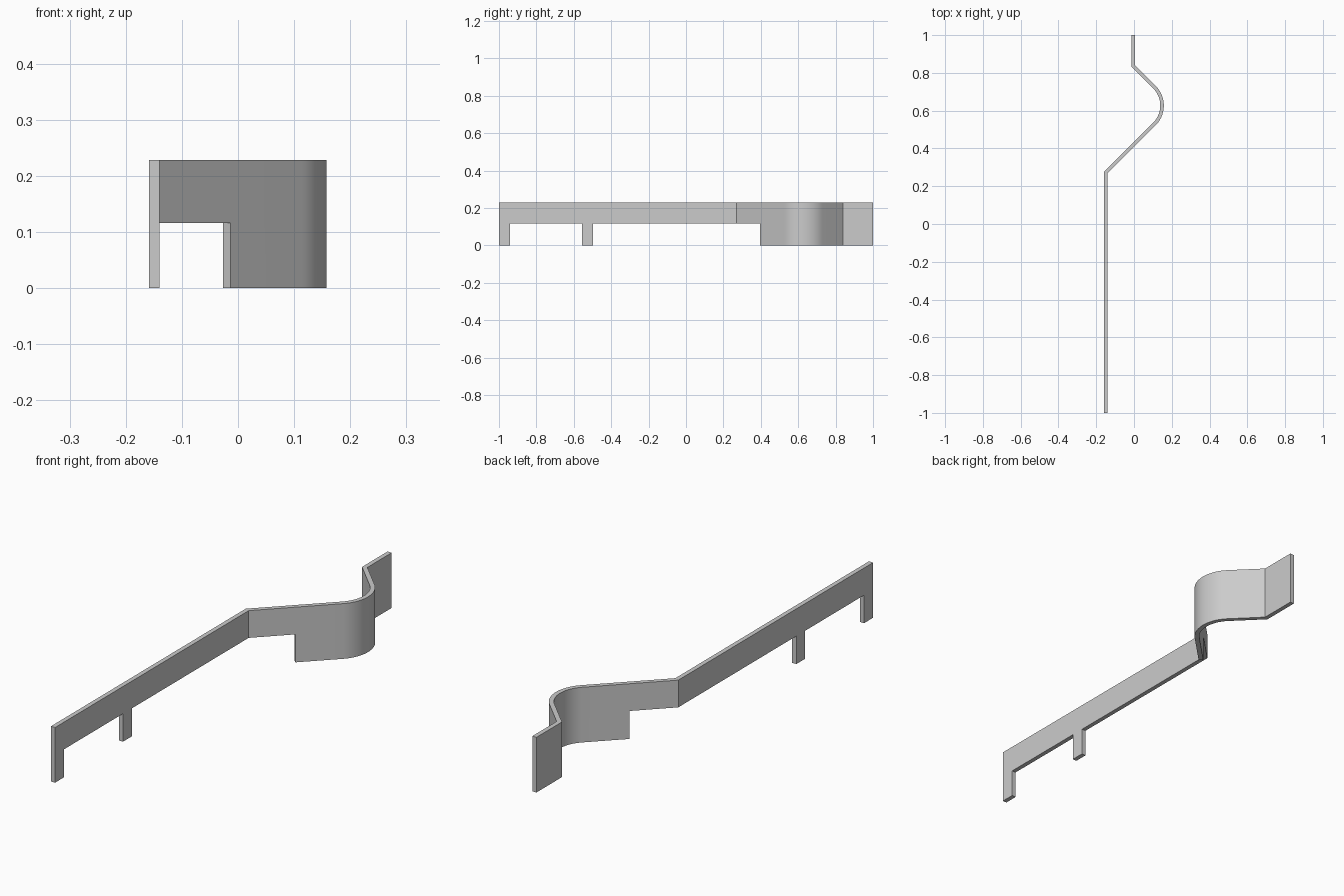
import bpy, bmesh, math

cube = bpy.data.objects.get("Cube")
if cube:
    bpy.data.objects.remove(cube, do_unlink=True)

HEIGHT, NOTCH, THICK = 0.229, 0.116, 0.019
ARC_X, ARC_Y, ARC_R, ARC_STEPS = 0.011, 0.627, 0.1375, 24
WALL_X, END_X = -0.149, -0.004

# Plan path of the strip: (x, y, does the next panel reach the ground)
path = [(WALL_X, -1.0, True), (WALL_X, -0.941, False),
        (WALL_X, -0.555, True), (WALL_X, -0.497, False),
        (WALL_X, 0.273, False), (-0.02, 0.402, True)]
for i in range(ARC_STEPS + 1):
    a = math.radians(-45 + 90 * i / ARC_STEPS)
    path.append((ARC_X + ARC_R * math.cos(a), ARC_Y + ARC_R * math.sin(a), True))
bend_y = path[-1][1] + path[-1][0] - END_X
path += [(END_X, bend_y, True), (END_X, 1.0, True)]

# Thin sheet standing on the path, with the lower row left open between legs
bm = bmesh.new()
columns = [[bm.verts.new((x, y, z)) for z in (0, NOTCH, HEIGHT)] for x, y, _ in path]
for (_, _, full), a, b in zip(path, columns, columns[1:]):
    for row in ((0, 1) if full else (1,)):
        bm.faces.new((a[row], b[row], b[row + 1], a[row + 1]))
bmesh.ops.delete(bm, geom=[v for v in bm.verts if not v.link_faces], context='VERTS')
bmesh.ops.recalc_face_normals(bm, faces=bm.faces)
mesh = bpy.data.meshes.new("bent_strip")
bm.to_mesh(mesh)
bm.free()

strip = bpy.data.objects.new("bent_strip", mesh)
bpy.context.collection.objects.link(strip)

# Grey metal
grey = bpy.data.materials.new("plain_grey")
grey.use_nodes = True
colour = (0.6, 0.6, 0.6, 1)
grey.diffuse_color = colour
grey.node_tree.nodes["Principled BSDF"].inputs["Base Color"].default_value = colour
mesh.materials.append(grey)

# Even wall thickness, then smooth only the rounded bend
solid = strip.modifiers.new("thickness", 'SOLIDIFY')
solid.thickness = THICK
solid.offset = 0
solid.use_even_offset = True
bpy.ops.object.select_all(action='DESELECT')
strip.select_set(True)
bpy.context.view_layer.objects.active = strip
bpy.ops.object.modifier_apply(modifier=solid.name)
bpy.ops.object.shade_smooth_by_angle(angle=math.radians(30))
